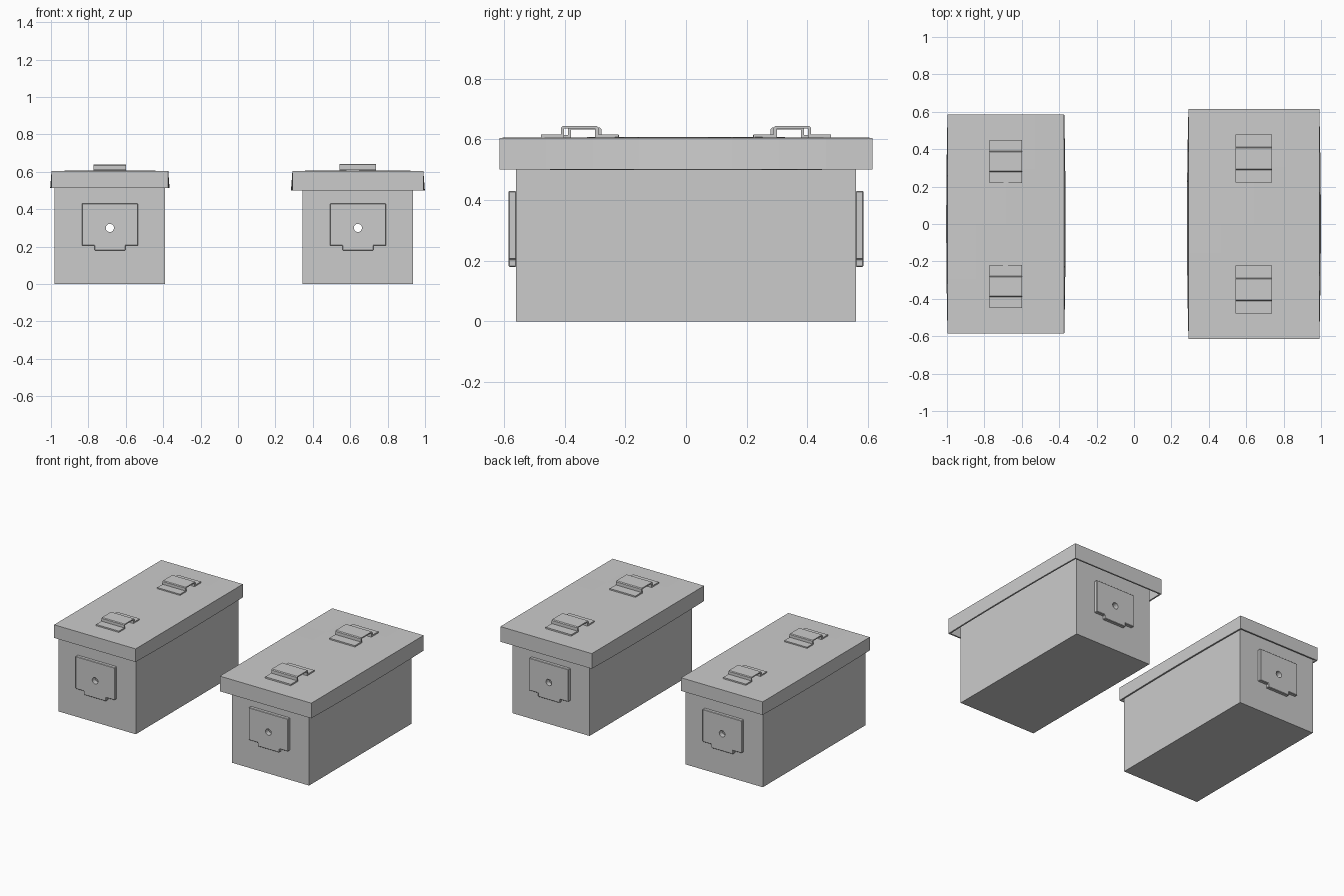
import bpy, bmesh
from mathutils import Vector

if "Cube" in bpy.data.objects:
    bpy.data.objects.remove(bpy.data.objects["Cube"])


def new_object(name, bm):
    bmesh.ops.recalc_face_normals(bm, faces=bm.faces[:])
    mesh = bpy.data.meshes.new(name)
    bm.to_mesh(mesh)
    bm.free()
    obj = bpy.data.objects.new(name, mesh)
    bpy.context.collection.objects.link(obj)
    return obj


def apply_all(obj):
    bpy.context.view_layer.objects.active = obj
    for m in list(obj.modifiers):
        bpy.ops.object.modifier_apply(modifier=m.name)


def extrude_profile(name, points, offset):
    bm = bmesh.new()
    face = bm.faces.new([bm.verts.new(p) for p in points])
    geom = bmesh.ops.extrude_face_region(bm, geom=[face])["geom"]
    verts = [g for g in geom if isinstance(g, bmesh.types.BMVert)]
    bmesh.ops.translate(bm, verts=verts, vec=Vector(offset))
    return new_object(name, bm)


def open_shell(name, cx, hx, hy, z0, z1, open_top, wall, bulge=0.0):
    """Box missing its top or bottom, with walls thickened inward."""
    bm = bmesh.new()
    bmesh.ops.create_cube(bm, size=1)
    for v in bm.verts:
        v.co = (2 * hx * v.co.x, 2 * hy * v.co.y, z1 if v.co.z > 0 else z0)
    sign = 1 if open_top else -1
    bm.normal_update()
    bmesh.ops.delete(bm, geom=[f for f in bm.faces if f.normal.z * sign > 0.9],
                     context='FACES_ONLY')
    if bulge:
        for axis, cuts in ((1, 7), (0, 3)):
            edges = [e for e in bm.edges
                     if abs(e.verts[0].co[axis] - e.verts[1].co[axis]) > 0.01]
            bmesh.ops.subdivide_edges(bm, edges=edges, cuts=cuts, use_grid_fill=True)
        for v in bm.verts:
            ty = 1 - (v.co.y / hy) ** 2
            tx = 1 - (v.co.x / hx) ** 2
            if v.co.z < (z0 + z1) / 2:
                if abs(v.co.x) > hx - 0.001:
                    v.co.x += bulge * ty * (1 if v.co.x > 0 else -1)
            else:
                v.co.z += 0.3 * bulge * tx * ty
    bmesh.ops.translate(bm, verts=bm.verts[:], vec=(cx, 0, 0))
    # normals of an open shell: point them outward from the box centre
    mid = Vector((cx, 0, (z0 + z1) / 2))
    obj = new_object(name, bm)
    me = obj.data
    p = me.polygons[0]
    if p.normal.dot(p.center - mid) < 0:
        me.flip_normals()
    m = obj.modifiers.new("wall", 'SOLIDIFY')
    m.thickness, m.offset, m.use_even_offset = wall, -1, True
    apply_all(obj)
    return obj


def build_box(side, cx, lid_hx, lid_hy, lid_z, s):
    drilled = [open_shell(side + "_box_body", cx, 0.295, 0.56, 0, 0.59, True, 0.012)]
    open_shell(side + "_lid", cx, lid_hx, lid_hy, lid_z, 0.605, False, 0.01, 0.008 * s)

    # stepped end plates
    half = [(0.083, 0.18), (0.083, 0.205), (0.15, 0.205), (0.15, 0.43)]
    outline = half + [(-x, z) for x, z in reversed(half)]
    for end, d in (("front", -1), ("back", 1)):
        plate = extrude_profile(f"{side}_{end}_plate",
                                [(cx + x, d * 0.559, z) for x, z in outline],
                                (0, d * 0.025, 0))
        b = plate.modifiers.new("edge", 'BEVEL')
        b.width, b.segments = 0.003, 1
        apply_all(plate)
        drilled.append(plate)

    # hole through the plates and end walls
    bpy.ops.mesh.primitive_cylinder_add(vertices=16, radius=0.022, depth=2,
                                        location=(cx, 0, 0.3), rotation=(1.5707963, 0, 0))
    cutter = bpy.context.object
    cutter.name = side + "_hole_cutter"
    cutter.hide_render = True
    for obj in drilled:
        m = obj.modifiers.new("hole", 'BOOLEAN')
        m.operation, m.solver, m.object = 'DIFFERENCE', 'EXACT', cutter
        apply_all(obj)
    bpy.data.objects.remove(cutter)

    # bent strap handles: y from handle centre, height above the lid
    strap = [(-0.128, 0), (-0.128, 0.011), (-0.062, 0.011), (-0.062, 0.033),
             (-0.056, 0.038), (0.056, 0.038), (0.062, 0.033), (0.062, 0.011),
             (0.128, 0.011), (0.128, 0), (0.051, 0), (0.051, 0.030),
             (-0.051, 0.030), (-0.051, 0)]
    ky = lid_hy / 0.614
    for end, d in (("front", -1), ("back", 1)):
        extrude_profile(f"{side}_{end}_handle",
                        [(cx - 0.098 * s, d * ky * 0.35 + s * y, 0.605 + s * z)
                         for y, z in strap],
                        (0.196 * s, 0, 0))


build_box("left", -0.685, 0.312, 0.586, 0.514, 0.89)
build_box("right", 0.641, 0.350, 0.614, 0.50, 1.0)
